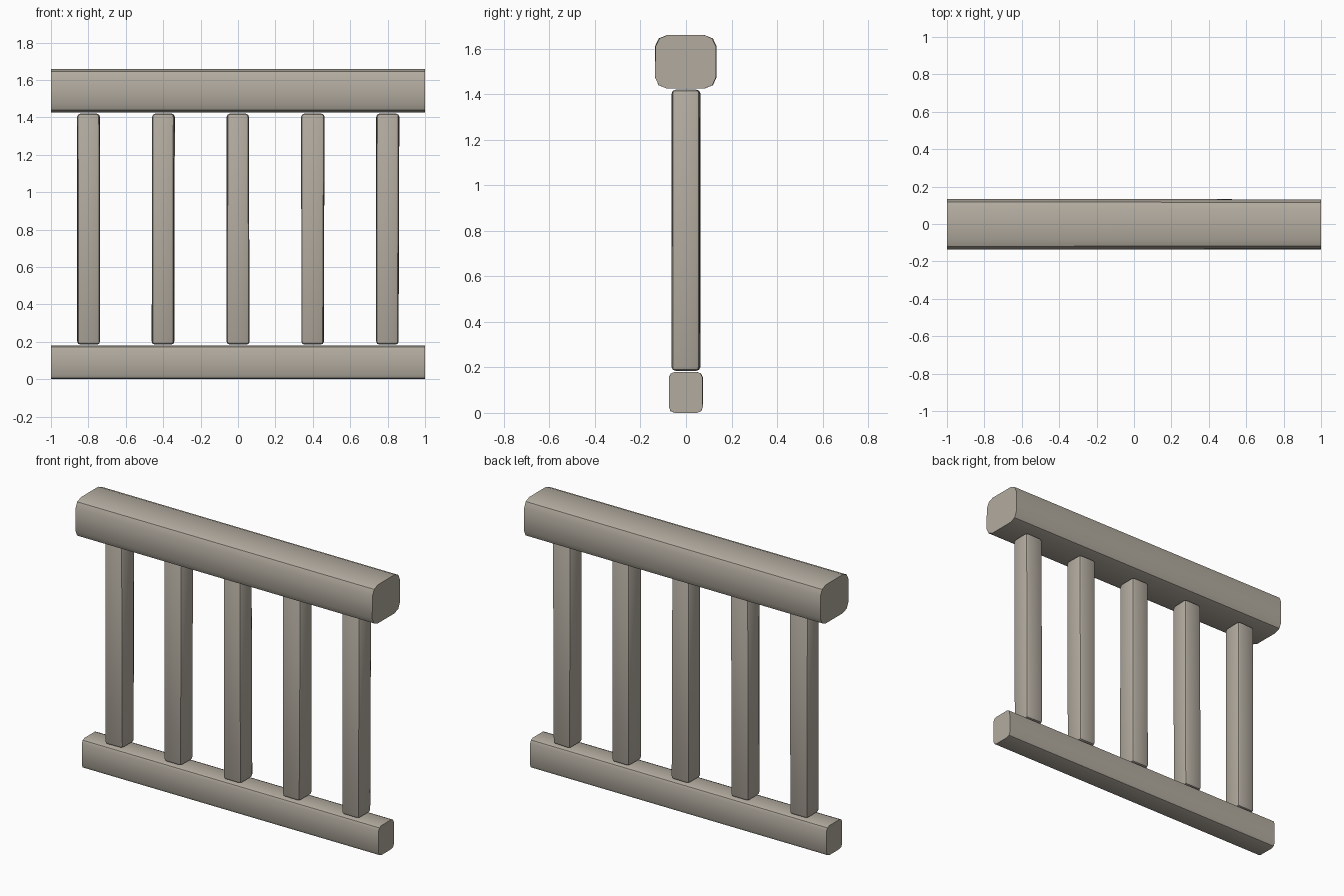
import bpy
import bmesh
import math
import random

random.seed(4)
if "Cube" in bpy.data.objects:
    bpy.data.objects.remove(bpy.data.objects["Cube"])

# Weathered stone material
stone = bpy.data.materials.new("warm_grey_stone")
stone.use_nodes = True
colour = (0.45, 0.41, 0.35, 1)
stone.diffuse_color = colour
stone.node_tree.nodes["Principled BSDF"].inputs["Base Color"].default_value = colour


def finish(name, bm, angle):
    bmesh.ops.recalc_face_normals(bm, faces=bm.faces)
    mesh = bpy.data.meshes.new(name)
    bm.to_mesh(mesh)
    bm.free()
    mesh.materials.append(stone)
    obj = bpy.data.objects.new(name, mesh)
    bpy.context.collection.objects.link(obj)
    bpy.ops.object.select_all(action="DESELECT")
    obj.select_set(True)
    bpy.context.view_layer.objects.active = obj
    bpy.ops.object.shade_smooth_by_angle(angle=math.radians(angle))
    return obj


def rail(name, y0, y1, z0, z1, radius, bulge):
    """Rounded rectangle section swept along x, with flat cut ends."""
    bm = bmesh.new()
    half_y, half_z = (y1 - y0) / 2, (z1 - z0) / 2
    ring = []
    for corner, (sy, sz) in enumerate([(1, 1), (-1, 1), (-1, -1), (1, -1)]):
        for step in range(3):
            a = math.radians(corner * 90 + step * 45)
            y = sy * (half_y - radius) + radius * math.cos(a)
            z = sz * (half_z - radius) + radius * math.sin(a)
            # Sides swell slightly towards the middle of the section
            y -= sy * bulge * abs(z) / half_z
            ring.append(bm.verts.new((-1, (y0 + y1) / 2 + y, (z0 + z1) / 2 + z)))
    face = bm.faces.new(ring)
    swept = bmesh.ops.extrude_face_region(bm, geom=[face], use_keep_orig=True)
    for v in swept["geom"]:
        if isinstance(v, bmesh.types.BMVert):
            v.co.x = 1
            # Hewn edges wander a little along the length
            v.co.y *= random.uniform(0.97, 1)
    return finish(name, bm, 35)


def post(name, x):
    """Worn square baluster, softened on every edge."""
    bm = bmesh.new()
    bmesh.ops.create_cube(bm, size=1)
    low, high, half = 0.185, 1.42, 0.06
    for v in bm.verts:
        v.co.x = x + math.copysign(half, v.co.x) + random.uniform(-0.003, 0.003)
        v.co.y = math.copysign(half + 0.001, v.co.y) + random.uniform(-0.003, 0.003)
        v.co.z = high if v.co.z > 0 else low
    bmesh.ops.bevel(bm, geom=bm.edges[:], offset=0.017, segments=2,
                    profile=0.5, affect="EDGES")
    return finish(name, bm, 35)


# Handrail and base rail
rail("top_rail", -0.14, 0.138, 1.425, 1.66, 0.05, 0.006)
rail("bottom_rail", -0.078, 0.077, 0.0, 0.18, 0.024, 0.004)

# Five evenly spaced balusters
for i in range(5):
    post(f"baluster_{i + 1}", (i - 2) * 0.4)
